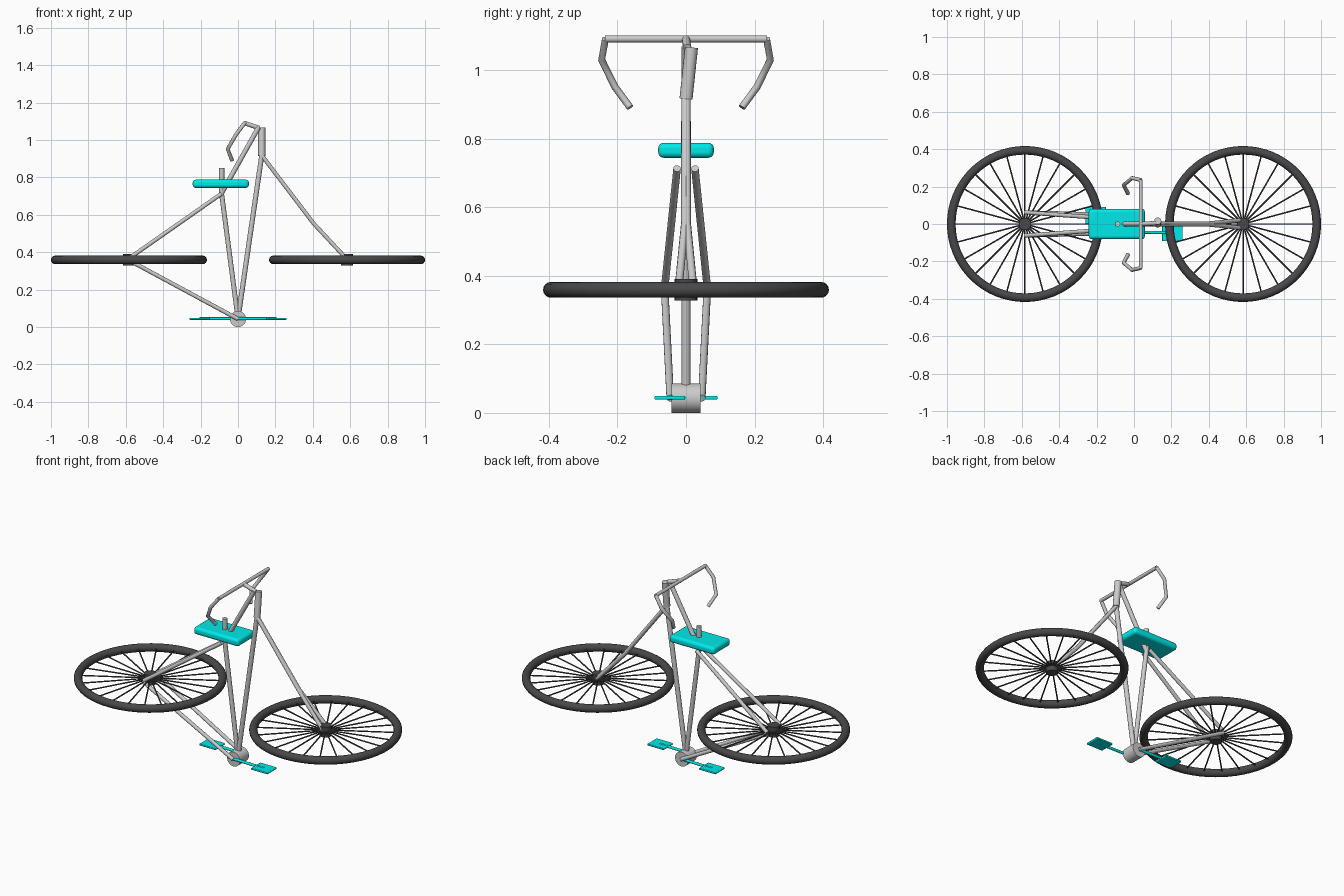
import bpy, bmesh
from math import cos, sin, pi, radians
from mathutils import Vector

if "Cube" in bpy.data.objects:
    bpy.data.objects.remove(bpy.data.objects["Cube"])


def material(name, color):
    m = bpy.data.materials.new(name)
    m.diffuse_color = color
    m.use_nodes = True
    m.node_tree.nodes["Principled BSDF"].inputs["Base Color"].default_value = m.diffuse_color
    return m


CYAN = material("cyan", (0.0, 0.82, 0.82, 1))
DARK = material("dark_rubber", (0.065, 0.065, 0.07, 1))


def finish(ob, name, mat=None, smooth=True):
    ob.name = name
    if mat:
        ob.data.materials.append(mat)
    if smooth:
        bpy.ops.object.shade_smooth_by_angle(angle=radians(40))
    return ob


def rod(name, a, b, r, mat=None, sides=16):
    a, b = Vector(a), Vector(b)
    d = b - a
    bpy.ops.mesh.primitive_cylinder_add(vertices=sides, radius=r, depth=d.length, location=(a + b) / 2)
    ob = bpy.context.object
    ob.rotation_euler = d.to_track_quat('Z', 'Y').to_euler()
    return finish(ob, name, mat)


def pipe(name, points, r):
    cu = bpy.data.curves.new(name, 'CURVE')
    cu.dimensions = '3D'
    cu.bevel_depth = r
    cu.bevel_resolution = 3
    cu.use_fill_caps = True
    sp = cu.splines.new('POLY')
    sp.points.add(len(points) - 1)
    for p, co in zip(sp.points, points):
        p.co = (*co, 1)
    ob = bpy.data.objects.new(name, cu)
    bpy.context.collection.objects.link(ob)
    return ob


def box(name, loc, size, mat, bevel):
    bpy.ops.mesh.primitive_cube_add(size=1, location=loc)
    ob = bpy.context.object
    ob.scale = size
    bpy.ops.object.transform_apply(location=False, rotation=False, scale=True)
    mod = ob.modifiers.new("bevel", 'BEVEL')
    mod.width, mod.segments = bevel, 4
    return finish(ob, name, mat)


# Wheels lying flat: tyre, hub and spokes
def wheel(prefix, x, z=0.359, spokes=24):
    bpy.ops.mesh.primitive_torus_add(major_segments=64, minor_segments=16, major_radius=0.394,
                                     minor_radius=0.023, location=(x, 0, z))
    finish(bpy.context.object, prefix + "_tyre", DARK)
    rod(prefix + "_hub", (x, 0, z - 0.031), (x, 0, z + 0.031), 0.033, DARK, 24)
    for i in range(spokes):
        a = 2 * pi * i / spokes
        d = Vector((cos(a), sin(a), 0))
        c = Vector((x, 0, z))
        rod(f"{prefix}_spoke_{i + 1}", c + d * 0.03, c + d * 0.38, 0.004, DARK, 8)


wheel("rear_wheel", -0.583)
wheel("front_wheel", 0.583)

# Main frame tubes
bracket = (0, 0, 0.045)
seat_joint = (-0.088, 0, 0.715)
rod("bottom_bracket", (0, -0.043, 0.043), (0, 0.043, 0.043), 0.043, sides=32)
rod("seat_tube", bracket, seat_joint, 0.013)
rod("seat_post", seat_joint, (-0.087, 0, 0.851), 0.014)
rod("top_tube", seat_joint, (0.11, 0, 1.068), 0.013)
rod("down_tube", bracket, (0.127, 0, 0.918), 0.0135)
rod("head_tube", (0.127, 0.0, 0.916), (0.127, 0.016, 1.066), 0.019)
rod("handlebar_stem", (0.115, 0.004, 1.064), (0.037, 0, 1.09), 0.012)

# Paired stays and fork blades
for side, s in (("right", -1), ("left", 1)):
    rod(side + "_seat_stay", (-0.088, s * 0.026, 0.713), (-0.583, s * 0.062, 0.367), 0.011)
    rod(side + "_chain_stay", (-0.583, s * 0.062, 0.357), (0, s * 0.046, 0.043), 0.011)
    pipe(side + "_fork_blade", [(0.127, s * 0.002, 0.918), (0.405, s * 0.003, 0.553),
                                (0.583, s * 0.022, 0.362)], 0.0115)

# Drop handlebar
half = [(0.036, 0.235, 1.091), (-0.01, 0.246, 1.03), (-0.055, 0.208, 0.952), (-0.032, 0.163, 0.891)]
pipe("handlebar_bar", [(0.036, -0.237, 1.091), (0.036, 0.237, 1.091)], 0.0105)
for side, s in (("right", -1), ("left", 1)):
    pipe(side + "_handlebar_drop", [(x, s * y, z) for x, y, z in half], 0.0105)

# Saddle
box("saddle", (-0.092, 0, 0.766), (0.3, 0.162, 0.044), CYAN, 0.016)

# Cranks and flat pedals, opposite each other
for side, s in (("right", 1), ("left", -1)):
    rod(side + "_crank", (0, -s * 0.043, 0.045), (s * 0.205, -s * 0.047, 0.045), 0.008, CYAN, 12)
    box(side + "_pedal", (s * 0.205, -s * 0.047, 0.044), (0.11, 0.09, 0.011), CYAN, 0.004)
